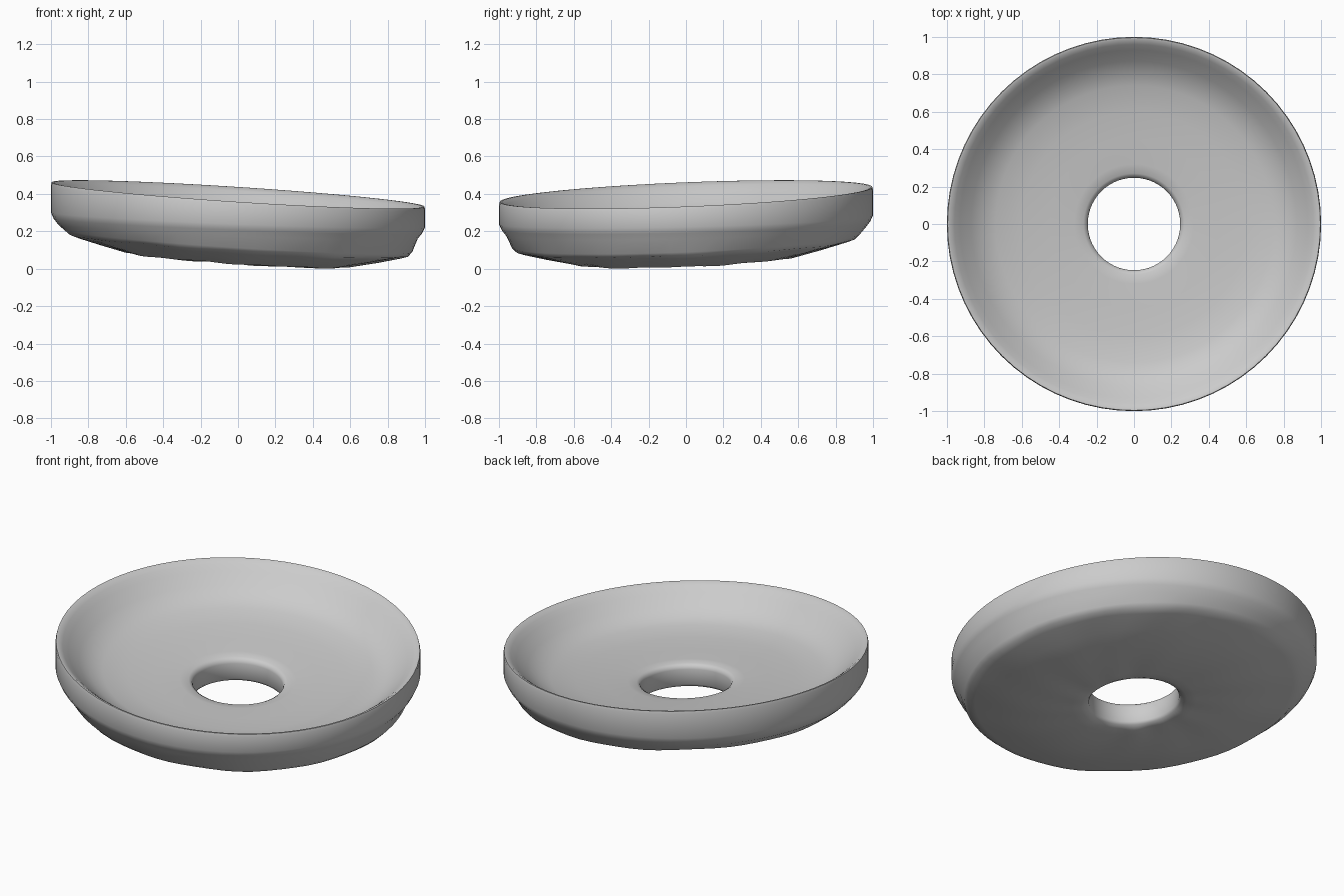
import bpy, bmesh, math

if "Cube" in bpy.data.objects:
    bpy.data.objects.remove(bpy.data.objects["Cube"])

SEGMENTS = 72

# Closed cross-section (radius, height): outside wall, rim, bowl, hole, underside
PROFILE = [
    (0.908, 0.125), (0.931, 0.147), (0.96, 0.195), (0.985, 0.227), (1.0, 0.26),
    (1.0, 0.38), (0.996, 0.395), (0.985, 0.394),
    (0.96, 0.376), (0.93, 0.349), (0.87, 0.293), (0.81, 0.252), (0.74, 0.227),
    (0.60, 0.208), (0.45, 0.197), (0.32, 0.19), (0.27, 0.185), (0.252, 0.174),
    (0.247, 0.155), (0.247, 0.065), (0.258, 0.05), (0.29, 0.039), (0.34, 0.036),
    (0.45, 0.04), (0.60, 0.047), (0.75, 0.082), (0.87, 0.113),
]


def tilt(x, y):
    # The whole dish leans towards the front right
    return -0.065 * x + 0.04 * y


def lean(r, z):
    # The bend in the outer wall stays closer to level than the rest
    return 0.6 if r > 0.95 and z < 0.3 else 1.0


def wobble(r, z, a):
    # Slight hand-made unevenness on the underside only
    if z > 0.14 or r < 0.28:
        return 0.0
    return 0.002 * math.sin(7 * a + 5 * r) + 0.002 * math.sin(13 * a - 9 * r)


# Ring-shaped dish: spin the profile, then lean it
bm = bmesh.new()
rings = []
for i in range(SEGMENTS):
    a = math.tau * i / SEGMENTS
    ring = []
    for r, z in PROFILE:
        x, y = r * math.cos(a), r * math.sin(a)
        height = z + lean(r, z) * tilt(x, y) + wobble(r, z, a)
        ring.append(bm.verts.new((x, y, height)))
    rings.append(ring)

n = len(PROFILE)
for i in range(SEGMENTS):
    p, q = rings[i], rings[(i + 1) % SEGMENTS]
    for j in range(n):
        k = (j + 1) % n
        bm.faces.new((p[j], q[j], q[k], p[k]))

# Stand the lowest point on the ground
low = min(v.co.z for v in bm.verts)
for v in bm.verts:
    v.co.z -= low
bmesh.ops.recalc_face_normals(bm, faces=bm.faces)

mesh = bpy.data.meshes.new("ring_dish")
bm.to_mesh(mesh)
bm.free()
dish = bpy.data.objects.new("ring_dish", mesh)
bpy.context.collection.objects.link(dish)

# Smooth surfaces with a crisp rim
bpy.context.view_layer.objects.active = dish
dish.select_set(True)
bpy.ops.object.shade_smooth_by_angle(angle=math.radians(50))
